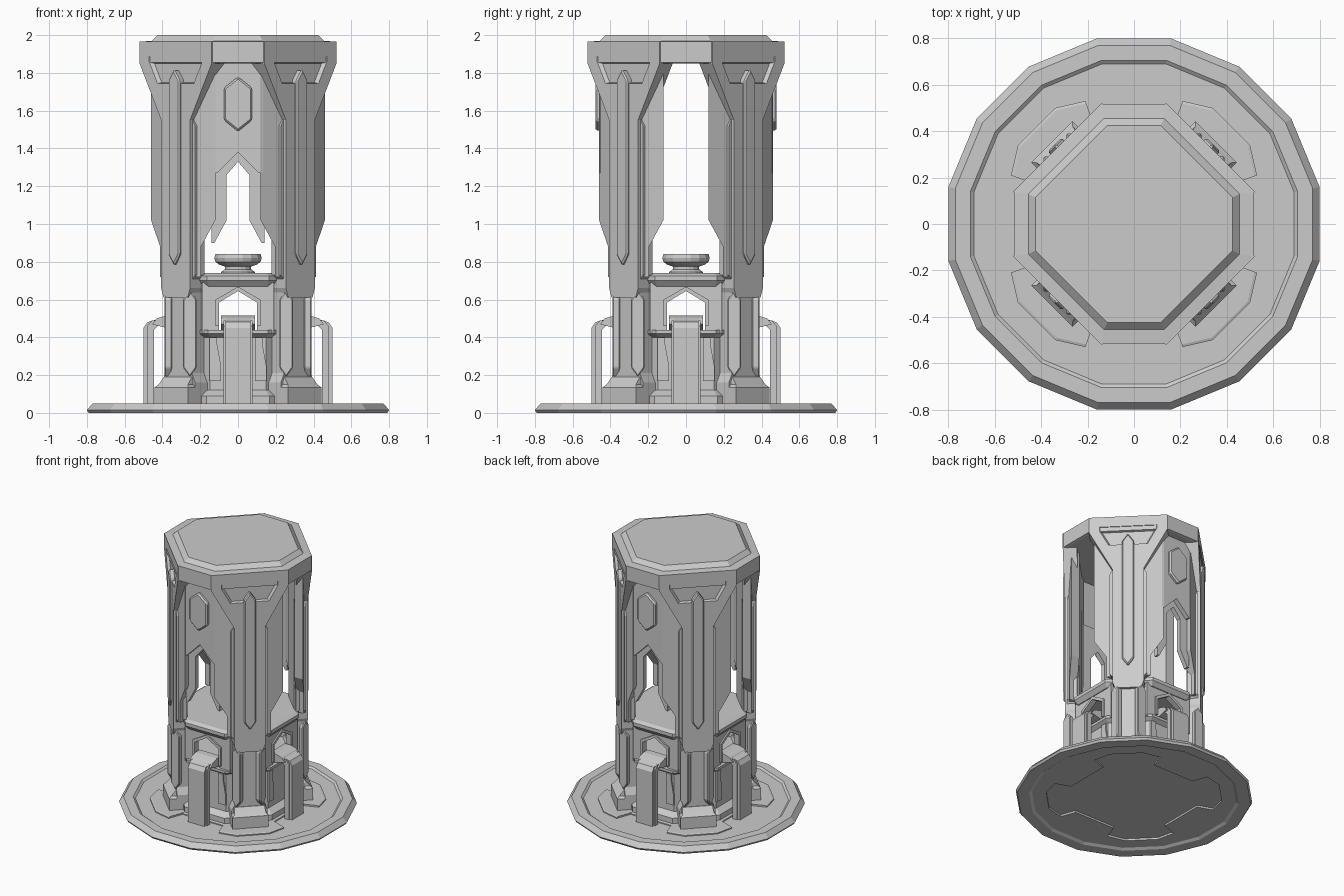
import bpy, bmesh, math
from mathutils import Vector

cube = bpy.data.objects.get("Cube")
if cube:
    bpy.data.objects.remove(cube)

GREY = (0.6, 0.6, 0.6, 1)
stone = bpy.data.materials.new("stone grey")
stone.use_nodes = True
stone.diffuse_color = GREY
stone.node_tree.nodes["Principled BSDF"].inputs["Base Color"].default_value = GREY

DIAGONALS = [45, 135, 225, 315]
SIDES = [0, 90, 180, 270]
FRONT_BACK = [90, 270]


def finish(name, bm, angles=(0,), bevel=0):
    """Turn a bmesh into one object per angle around the vertical axis."""
    if bevel:
        bmesh.ops.bevel(bm, geom=bm.edges[:], offset=bevel, segments=1, affect='EDGES')
    bmesh.ops.recalc_face_normals(bm, faces=bm.faces)
    mesh = bpy.data.meshes.new(name)
    bm.to_mesh(mesh)
    bm.free()
    mesh.materials.append(stone)
    made = []
    for a in angles:
        ob = bpy.data.objects.new(name, mesh)
        ob.rotation_euler.z = math.radians(a)
        bpy.context.collection.objects.link(ob)
        made.append(ob)
    return made


def extrude(name, points, offset, angles=(0,), bevel=0):
    """Extrude a flat outline by a vector."""
    bm = bmesh.new()
    a = [bm.verts.new(p) for p in points]
    b = [bm.verts.new(Vector(p) + Vector(offset)) for p in points]
    bm.faces.new(a)
    bm.faces.new(b[::-1])
    for i in range(len(a)):
        j = (i + 1) % len(a)
        bm.faces.new((a[i], a[j], b[j], b[i]))
    return finish(name, bm, angles, bevel)


def plate(name, outline, r0, r1, angles, bevel=0, shift=0):
    """Upright plate: outline in (sideways, z), extruded outward from r0 to r1."""
    return extrude(name, [(r0, u + shift, z) for u, z in outline], (r1 - r0, 0, 0), angles, bevel)


def mirrored(half):
    """Complete a right half outline with its mirror image."""
    return half + [(-u, z) for u, z in reversed(half) if u]


def lozenge(w, z0, z1, tip):
    return mirrored([(0, z1), (w, z1 - tip), (w, z0 + tip), (0, z0)])


def loft(name, rings, angles=(0,)):
    """Join stacked rings of (outline, z) and close both ends."""
    bm = bmesh.new()
    loops = [[bm.verts.new((x, y, z)) for x, y in pts] for pts, z in rings]
    for a, b in zip(loops, loops[1:]):
        for i in range(len(a)):
            j = (i + 1) % len(a)
            bm.faces.new((a[i], a[j], b[j], b[i]))
    bm.faces.new(loops[0])
    bm.faces.new(loops[-1])
    return finish(name, bm, angles)


def polygon(apothem, n):
    r = apothem / math.cos(math.pi / n)
    return [(r * math.cos(math.tau * (i + .5) / n), r * math.sin(math.tau * (i + .5) / n))
            for i in range(n)]


def octagon(a, h):
    """Octagon with narrow sides on the axes."""
    return [(a, h), (h, a), (-h, a), (-a, h), (-a, -h), (-h, -a), (h, -a), (a, -h)]


def box(r0, r1, u):
    return [(r0, -u), (r1, -u), (r1, u), (r0, u)]


def turned(name, n, profile):
    return loft(name, [(polygon(r, n), z) for r, z in profile])


def cut(target, cutter):
    mod = target.modifiers.new("cut", 'BOOLEAN')
    mod.operation = 'DIFFERENCE'
    mod.solver = 'EXACT'
    mod.object = cutter
    bpy.context.view_layer.update()
    dg = bpy.context.evaluated_depsgraph_get()
    mesh = bpy.data.meshes.new_from_object(target.evaluated_get(dg))
    target.modifiers.clear()
    target.data = mesh
    bpy.data.objects.remove(cutter)


# Base disc with a stepped rim, a notched plinth and a notched hollow below
base = turned("base_disc", 16, [(.69, .012), (.71, 0), (.79, 0), (.80, .015),
                                (.77, .05), (.705, .05), (.69, .038)])[0]
corner = [(.42, .17), (.53, .21), (.50, .34)]
corner += [(y, x) for x, y in reversed(corner)]
star = []
for k in range(4):
    for x, y in corner:
        v = complex(x, y) * 1j ** k
        star.append((v.real, v.imag))
cut(base, loft("base_hollow", [(star, -.02), (star, .026)])[0])
inner = [(x * .98, y * .98) for x, y in star]
loft("plinth", [(star, .034), (star, .046), (inner, .05)])

# Basin with framed sides
turned("basin", 8, [(.40, .04), (.40, .09), (.355, .12), (.355, .40), (.385, .42),
                    (.385, .44), (.345, .44), (.335, .42)])
for s in (-1, 1):
    frame = [(.09, .17), (.15, .17), (.15, .25), (.13, .36), (.13, .40), (.09, .40)]
    plate("basin_panel", frame[::s], .345, .365, SIDES, 0, -.24 if s < 0 else 0)

# Pointed arches between the basin and the platform
arch = mirrored([(0, .65), (.10, .59), (.10, .42), (.19, .42), (.19, .69)])
plate("basin_arch", arch, .33, .365, SIDES)
rim = mirrored([(0, .665), (.115, .595), (.115, .44), (.10, .44), (.10, .585), (0, .645)][:3]
               + [(.10, .44), (.10, .585), (0, .645)][:2])
lip = [(0, .645), (.10, .585), (.10, .46), (.118, .46), (.118, .60), (0, .668)]
plate("arch_lip_left", lip, .35, .375, SIDES)
plate("arch_lip_right", [(-u, z) for u, z in lip], .35, .375, SIDES)

# Spouts and falling water sheets
sheet = [(.35, .50), (.43, .495), (.48, .48), (.50, .45), (.50, .04), (.47, .04),
         (.47, .44), (.455, .46), (.35, .465)]
extrude("water_sheet", [(r, -.068, z) for r, z in sheet], (0, .136, 0), SIDES)
rail = [(.42, .49), (.455, .49), (.48, .46), (.48, .04), (.445, .04), (.445, .44), (.42, .465)]
for u in (-.078, .066):
    extrude("spout_rail", [(r, u, z) for r, z in rail], (0, .012, 0), SIDES)
head = [(.33, .44), (.40, .455), (.455, .47), (.43, .50), (.38, .515), (.33, .515)]
extrude("spout_head", [(r, -.09, z) for r, z in head], (0, .18, 0), SIDES)

# Platform and the dish standing on it
turned("platform", 8, [(.33, .66), (.37, .67), (.395, .70), (.395, .725), (.37, .74), (.2, .74)])
turned("dish", 16, [(.09, .73), (.09, .745), (.07, .76), (.07, .775), (.10, .785), (.12, .80),
                    (.125, .82), (.12, .84), (.10, .84), (.09, .825), (.065, .825), (.06, .84),
                    (.035, .84), (.03, .825)])

# Pillars: feet, lower columns, flared upper faces
foot = box(.35, .50, .125)
loft("pillar_foot", [(foot, .04), (foot, .135), (box(.36, .485, .11), .15),
                     (box(.36, .45, .105), .19)], DIAGONALS)
lower = mirrored([(.10, .70), (.10, .21), (.125, .16), (.125, .10)])
plate("lower_column", lower, .35, .446, DIAGONALS)
face = mirrored([(.27, 1.965), (.27, 1.85), (.108, 1.55), (.108, .66), (.09, .61)])
faces = plate("pillar_face", face, .37, .467, DIAGONALS)
outer = [(.205, 1.89), (.205, 1.86), (.14, 1.74)]
ring_out = [(.48, u, z) for u, z in mirrored(outer)]
bm = bmesh.new()
for r, grow in ((.475, 1), (.448, .88)):
    for u, z in mirrored(outer):
        bm.verts.new((r, u * grow, 1.82 + (z - 1.82) * grow))
bmesh.ops.convex_hull(bm, input=bm.verts)
panel_cutter = finish("panel_cutter", bm, [DIAGONALS[0]])[0]
cut(faces[0], panel_cutter)
for ob in faces[1:]:
    ob.data = faces[0].data
plate("pillar_strip", lozenge(.042, .78, 1.82, .06), .44, .484, DIAGONALS, .008)

# Side wings and ribs of each pillar
for s in (-1, 1):
    wing = [(0, 1.86), (1, 1.86), (1, 1.02), (.42, .88), (.42, .72), (0, .72)]
    pts = [(.445 - .035 * t, s * (.09 + .15 * t), z) for t, z in wing]
    extrude("pillar_wing", pts, (-.05, -.05 * s, 0), DIAGONALS)
    plate("pillar_rib", [(s * .10, .70), (s * .128, .73), (s * .128, 1.52), (s * .10, 1.57)],
          .38, .45, DIAGONALS)
    plate("column_ornament", lozenge(.036, .19, .65, .05), .35, .39, SIDES, .006, s * .255)

# Front and back panels with a pointed opening and a hexagonal ornament
gate = mirrored([(0, 1.38), (.11, 1.27), (.13, 1.27), (.13, 1.86)])
plate("gate_panel", gate, .40, .455, FRONT_BACK)
inset = mirrored([(0, 1.33), (.06, 1.26), (.06, 1.02), (.125, .90), (.14, .90), (.14, 1.50)])
plate("gate_inset", inset, .385, .42, FRONT_BACK)
plate("gate_ornament", lozenge(.075, 1.49, 1.78, .06), .43, .48, FRONT_BACK, .01)

# Roof cap
eave = octagon(.518, .137)
loft("roof_cap", [(octagon(.50, .13), 1.85), (eave, 1.855), (eave, 1.965),
                  (octagon(.455, .13), 1.97), (octagon(.425, .115), 2.0)])
